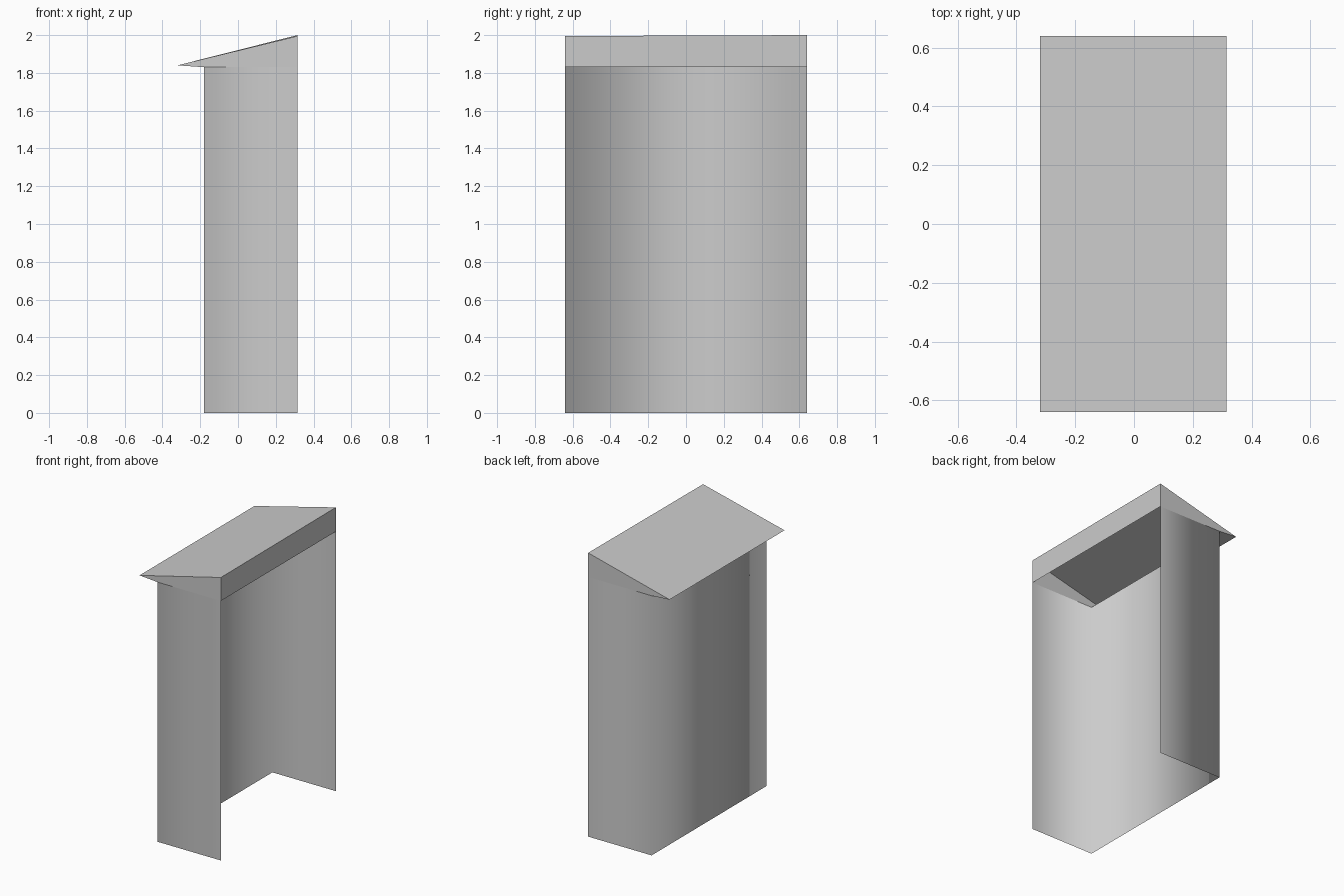
import bpy
import bmesh

cube = bpy.data.objects.get("Cube")
if cube:
    bpy.data.objects.remove(cube, do_unlink=True)

HALF = 0.64                          # half length along y
BACK, OPEN, EAVE = -0.18, 0.315, -0.32
WALL_TOP, EAVE_Z, PEAK = 1.83, 1.84, 2.0

grey = bpy.data.materials.new("plain grey")
grey.use_nodes = True
colour = (0.6, 0.6, 0.6, 1)
grey.diffuse_color = colour
grey.node_tree.nodes["Principled BSDF"].inputs["Base Color"].default_value = colour


def finish(bm, name):
    mesh = bpy.data.meshes.new(name)
    bm.to_mesh(mesh)
    bm.free()
    mesh.materials.append(grey)
    obj = bpy.data.objects.new(name, mesh)
    bpy.context.collection.objects.link(obj)
    return obj


# Thin three-sided wall sheet, open towards +x, softly shaded round its corners
bm = bmesh.new()
plan = [(OPEN, -HALF), (OPEN, HALF), (BACK, HALF), (BACK, -HALF)]
low = [bm.verts.new((x, y, 0)) for x, y in plan]
high = [bm.verts.new((x, y, WALL_TOP)) for x, y in plan]
for i in (1, 2, 3):
    j = (i + 1) % 4
    bm.faces.new((low[i], low[j], high[j], high[i]))
walls = finish(bm, "walls")
for face in walls.data.polygons:
    face.use_smooth = True

# Hollow sloping canopy: end panels, roof, header and eave underside
bm = bmesh.new()
section = [(BACK, WALL_TOP), (OPEN, WALL_TOP), (OPEN, PEAK), (EAVE, EAVE_Z)]
front = [bm.verts.new((x, -HALF, z)) for x, z in section]
rear = [bm.verts.new((x, HALF, z)) for x, z in section]
front[2].co.z -= 0.005               # roof dips slightly at the front
bm.faces.new(front)
bm.faces.new(rear[::-1])
for i in (1, 2, 3):                  # the room below stays open to the roof
    j = (i + 1) % 4
    bm.faces.new((front[j], front[i], rear[i], rear[j]))
bmesh.ops.recalc_face_normals(bm, faces=bm.faces)
finish(bm, "canopy")
